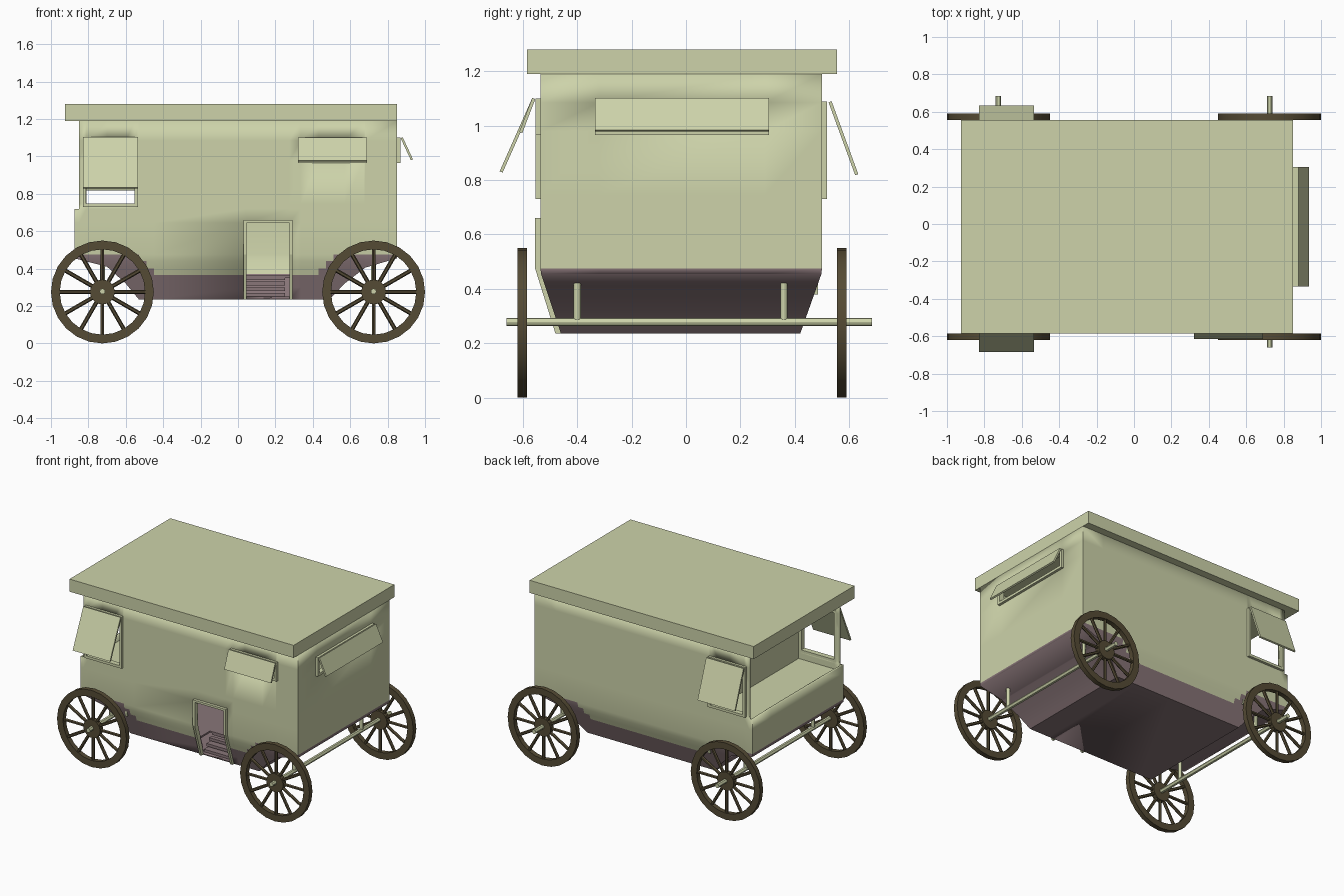
import bpy, bmesh, math
from mathutils import Matrix, Vector

if "Cube" in bpy.data.objects:
    bpy.data.objects.remove(bpy.data.objects["Cube"])


def material(name, rgb):
    m = bpy.data.materials.new(name)
    m.diffuse_color = (*rgb, 1)
    m.use_nodes = True
    m.node_tree.nodes["Principled BSDF"].inputs["Base Color"].default_value = m.diffuse_color
    return m


GREEN = material("green_paint", (0.61, 0.65, 0.40))
MAUVE = material("mauve_paint", (0.25, 0.18, 0.19))
WOOD = material("dark_wood", (0.09, 0.07, 0.035))


def finish(bm, name, mats, smooth=False):
    bmesh.ops.recalc_face_normals(bm, faces=bm.faces)
    me = bpy.data.meshes.new(name)
    bm.to_mesh(me)
    bm.free()
    for m in mats:
        me.materials.append(m)
    ob = bpy.data.objects.new(name, me)
    bpy.context.collection.objects.link(ob)
    if smooth:
        bpy.context.view_layer.objects.active = ob
        ob.select_set(True)
        bpy.ops.object.shade_smooth_by_angle(angle=math.radians(30))
        ob.select_set(False)
    return ob


def add_prism(bm, pts, axis, a, b):
    """Extrude a 2D profile along x (pts are y,z) or y (pts are x,z)."""
    def place(p, s):
        return (s, *p) if axis == "x" else (p[0], s, p[1])
    lo = [bm.verts.new(place(p, a)) for p in pts]
    hi = [bm.verts.new(place(p, b)) for p in pts]
    bm.faces.new(lo)
    bm.faces.new(hi)
    n = len(pts)
    for i in range(n):
        j = (i + 1) % n
        bm.faces.new((lo[i], lo[j], hi[j], hi[i]))


def add_box(bm, x0, x1, y0, y1, z0, z1):
    add_prism(bm, [(y0, z0), (y1, z0), (y1, z1), (y0, z1)], "x", x0, x1)


def boxes(name, mat, *dims):
    bm = bmesh.new()
    for d in dims:
        add_box(bm, *d)
    return finish(bm, name, [mat])


def add_rod(bm, p, q, r, segs):
    p, q = Vector(p), Vector(q)
    d = q - p
    mat = Matrix.Translation((p + q) / 2) @ d.to_track_quat("Z", "Y").to_matrix().to_4x4()
    bmesh.ops.create_cone(bm, cap_ends=True, segments=segs, radius1=r, radius2=r,
                          depth=d.length, matrix=mat)


# body shell: grid walls with holes left for windows and door
RAMP = [(-.875, .455), (-.70, .41), (-.60, .32), (-.53, .235),
        (.49, .235), (.57, .32), (.68, .405), (.85, .455)]
XS = sorted([p[0] for p in RAMP] + [-.85, -.81, -.55, -.49, -.45, .045, .275,
                                    .335, .43, .47, .51, .675])
ZS = [.235, .30, .365, .40, .44, .475, .645, .72, .745, .98, 1.085, 1.19]
YS = [-.32, .29]


def ramp(x):
    for (x0, z0), (x1, z1) in zip(RAMP, RAMP[1:]):
        if x0 <= x <= x1:
            return z0 + (z1 - z0) * (x - x0) / (x1 - x0)


def wall_y(z, back):
    t = max(0, (.46 - z) / .225)
    return .50 - .08 * t if back else -.535 + .075 * t


def paint_top(x):
    d = abs(x + .01)
    return .475 if d > .515 else .44 if d > .475 else .40 if d > .435 else .365


def inside(x, z, hole):
    return hole[0] < x < hole[1] and hole[2] < z < hole[3]


CAB_WIN = (-.81, -.55, .745, 1.085)
SIDE_WIN = (.335, .675, .98, 1.085)
DOOR = (.045, .275, .2, .645)

bm = bmesh.new()


def quad(pts, mi):
    bm.faces.new([bm.verts.new(p) for p in pts]).material_index = mi


for back in (False, True):
    holes = [CAB_WIN] if back else [CAB_WIN, SIDE_WIN, DOOR]
    for x0, x1 in zip(XS, XS[1:]):
        for z0, z1 in zip(ZS, ZS[1:]):
            xc, zc = (x0 + x1) / 2, (z0 + z1) / 2
            if any(inside(xc, zc, h) for h in holes) or (xc < -.85 and zc > .72):
                continue
            cs = [(x, max(z, ramp(x))) for x, z in ((x0, z0), (x1, z0), (x1, z1), (x0, z1))]
            if all(z1 <= ramp(x) for x in (x0, x1)):
                continue
            quad([(x, wall_y(z, back), z) for x, z in cs], int(zc < paint_top(xc)))
# underside
for x0, x1 in zip(XS, XS[1:]):
    quad([(x, wall_y(ramp(x), b), ramp(x))
          for x, b in ((x0, 0), (x1, 0), (x1, 1), (x0, 1))], 1)
# end walls
EZ = [.455] + ZS[5:]
for x, top in ((-.875, .72), (.85, 1.19)):
    for z0, z1 in zip(EZ, EZ[1:]):
        if z1 > top + .001:
            continue
        cols = [(wall_y(z0, 0), wall_y(z1, 0)), (-.32, -.32), (.29, .29),
                (wall_y(z0, 1), wall_y(z1, 1))]
        for i in range(3):
            if i == 1 and .98 <= z0 < 1.08:
                continue
            (a0, a1), (b0, b1) = cols[i], cols[i + 1]
            quad([(x, a0, z0), (x, b0, z0), (x, b1, z1), (x, a1, z1)], int(z1 < .48))
bmesh.ops.remove_doubles(bm, verts=bm.verts, dist=.0005)
bmesh.ops.dissolve_degenerate(bm, edges=bm.edges, dist=.0005)
shell = finish(bm, "body_shell", [GREEN, MAUVE], True)
mod = shell.modifiers.new("thickness", "SOLIDIFY")
mod.thickness = .018
mod.offset = -1

# roof and interior
boxes("roof", GREEN, (-.925, .85, -.585, .555, 1.19, 1.28))
boxes("cab_partition", GREEN, (-.53, -.515, -.52, .485, .38, 1.19))
boxes("cab_floor", GREEN, (-.86, -.53, -.52, .485, .665, .68))
boxes("cabin_floor", MAUVE, (-.53, .60, -.36, .45, .35, .362),
      (-.53, .03, -.485, -.36, .35, .362), (.29, .60, -.485, -.36, .35, .362))
boxes("door_steps", MAUVE, *[(.045, .25, -.45 + .03 * i, -.36, .25 + .03 * i, .27 + .03 * i)
                             for i in range(4)])

# door frame following the tapered wall
bm = bmesh.new()
jamb = [(-.555, .66), (-.555, .475), (-.48, .235), (-.455, .235), (-.53, .475), (-.53, .66)]
for x in (.03, .275):
    add_prism(bm, jamb, "x", x, x + .016)
add_box(bm, .046, .275, -.555, -.53, .645, .66)
finish(bm, "door_frame", [GREEN])


# window frames and tilted flaps
def frame(name, axis, a0, a1, z0, z1, d0, d1, w=.018):
    bars = [(a0, a0 + w, z0, z1), (a1 - w, a1, z0, z1),
            (a0 + w, a1 - w, z0, z0 + w), (a0 + w, a1 - w, z1 - w, z1)]
    boxes(name, GREEN, *[(p, q, d0, d1, r, s) if axis == "x" else (d0, d1, p, q, r, s)
                         for p, q, r, s in bars])


def flap(name, axis, a0, a1, top, bottom, t=.012):
    u, v = Vector(top), Vector(bottom)
    d = (v - u).normalized()
    n = Vector((d.y, -d.x)) * t / 2
    bm = bmesh.new()
    add_prism(bm, [tuple(p) for p in (u + n, v + n, v - n, u - n)], axis, a0, a1)
    finish(name=name, bm=bm, mats=[GREEN])


frame("front_cab_window_frame", "x", -.83, -.535, .73, 1.10, -.553, -.515)
frame("back_cab_window_frame", "x", -.83, -.535, .73, 1.09, .48, .518)
frame("front_side_window_frame", "x", .32, .69, .965, 1.10, -.553, -.515)
frame("end_window_frame", "y", -.335, .305, .965, 1.10, .83, .868)
flap("front_cab_flap", "x", -.83, -.535, (-.56, 1.10), (-.68, .83))
flap("back_cab_flap", "x", -.83, -.535, (.53, 1.088), (.628, .82))
flap("front_side_flap", "x", .32, .69, (-.56, 1.10), (-.608, .975))
flap("end_flap", "y", -.335, .305, (.875, 1.10), (.93, .982))


# wheels
def wheel(name, x, y, r=.275, w=.034):
    bm = bmesh.new()
    segs, inner = 24, .228
    rings = [[bm.verts.new((rad * math.sin(math.tau * i / segs), h,
                            rad * math.cos(math.tau * i / segs))) for i in range(segs)]
             for rad, h in ((r, -w / 2), (r, w / 2), (inner, w / 2), (inner, -w / 2))]
    for k in range(4):
        p, q = rings[k], rings[(k + 1) % 4]
        for i in range(segs):
            j = (i + 1) % segs
            bm.faces.new((p[i], p[j], q[j], q[i]))
    add_rod(bm, (0, -w / 2, 0), (0, w / 2, 0), .066, 20)
    for i in range(12):
        a = math.tau * i / 12
        d = Vector((math.sin(a), 0, math.cos(a)))
        add_rod(bm, d * .05, d * .24, .011, 6)
    ob = finish(bm, name, [WOOD], True)
    ob.location = (x, y, .275)


for end, x in (("left", -.725), ("right", .725)):
    wheel(end + "_front_wheel", x, -.6025)
    wheel(end + "_back_wheel", x, .5725)
    # axle with two struts
    bm = bmesh.new()
    add_rod(bm, (x, -.66, .278), (x, .685, .278), .015, 12)
    for y in (-.40, .36):
        add_rod(bm, (x, y, .278), (x, y, .425), .013, 12)
    finish(bm, end + "_axle", [GREEN], True)
